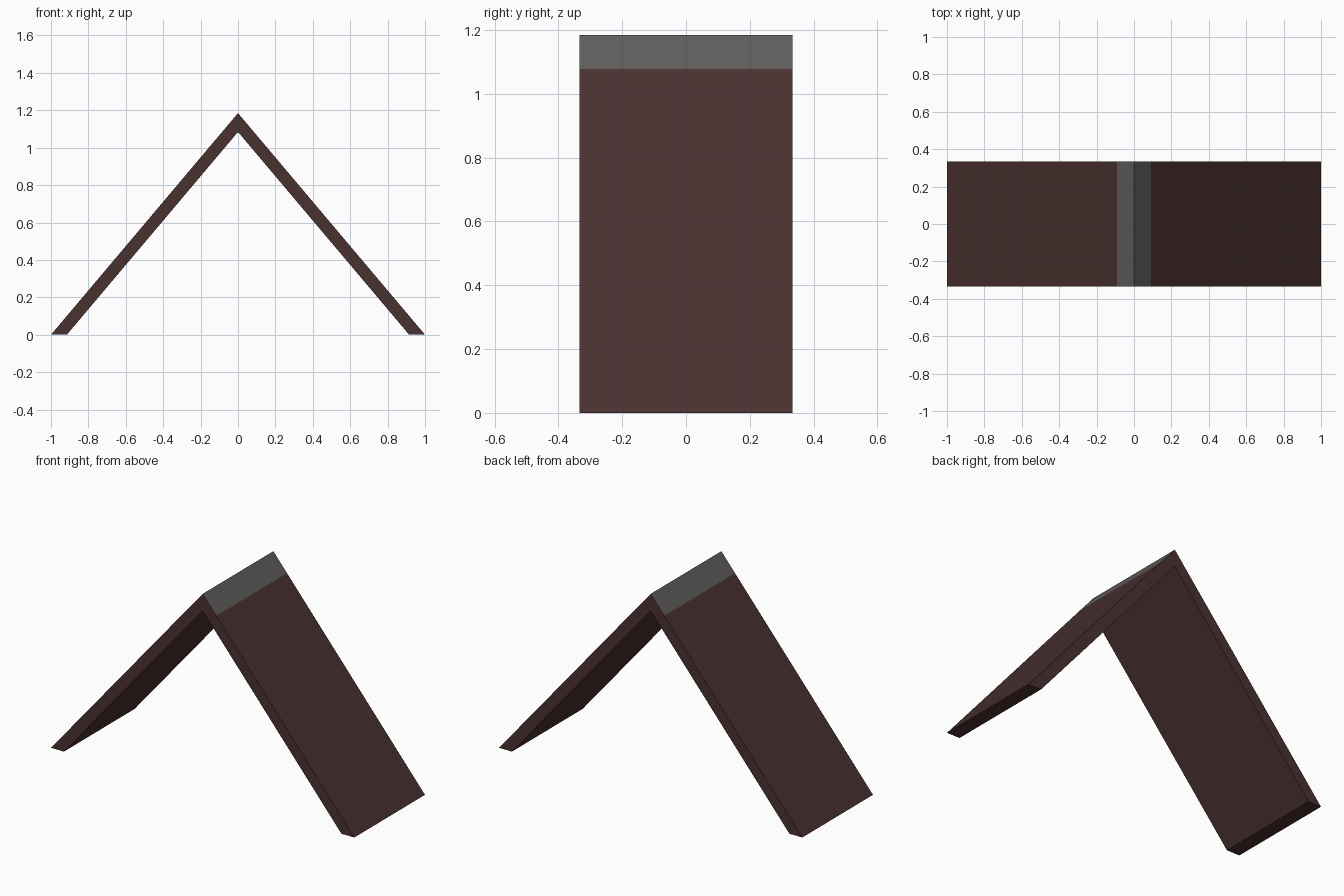
import bpy, bmesh

if "Cube" in bpy.data.objects:
    bpy.data.objects.remove(bpy.data.objects["Cube"])


def flat_colour(name, rgb):
    m = bpy.data.materials.new(name)
    m.diffuse_color = (*rgb, 1)
    m.use_nodes = True
    m.node_tree.nodes["Principled BSDF"].inputs["Base Color"].default_value = m.diffuse_color
    return m


HALF_DEPTH = 0.333
PEAK, INNER_PEAK, INNER_X = 1.185, 1.084, 0.915
CAP_X = 0.09
CAP_Z = PEAK * (1 - CAP_X)

# Gable cross-section, with extra points where the ridge cap starts
profile = [(-1, 0), (-INNER_X, 0), (0, INNER_PEAK), (INNER_X, 0), (1, 0),
           (CAP_X, CAP_Z), (0, PEAK), (-CAP_X, CAP_Z)]

bm = bmesh.new()
front = bm.faces.new([bm.verts.new((x, -HALF_DEPTH, z)) for x, z in profile])
ext = bmesh.ops.extrude_face_region(bm, geom=[front], use_keep_orig=True)
back = [v for v in ext["geom"] if isinstance(v, bmesh.types.BMVert)]
bmesh.ops.translate(bm, verts=back, vec=(0, 2 * HALF_DEPTH, 0))
bmesh.ops.recalc_face_normals(bm, faces=bm.faces)

# Grey ridge strip: upward faces above the cap line
for f in bm.faces:
    if f.normal.z > 0.1 and f.calc_center_median().z > CAP_Z:
        f.material_index = 1

mesh = bpy.data.meshes.new("gable_roof")
bm.to_mesh(mesh)
bm.free()
mesh.materials.append(flat_colour("dark brown", (0.068, 0.031, 0.030)))
mesh.materials.append(flat_colour("ridge grey", (0.117, 0.112, 0.108)))
roof = bpy.data.objects.new("gable_roof", mesh)
bpy.context.collection.objects.link(roof)
